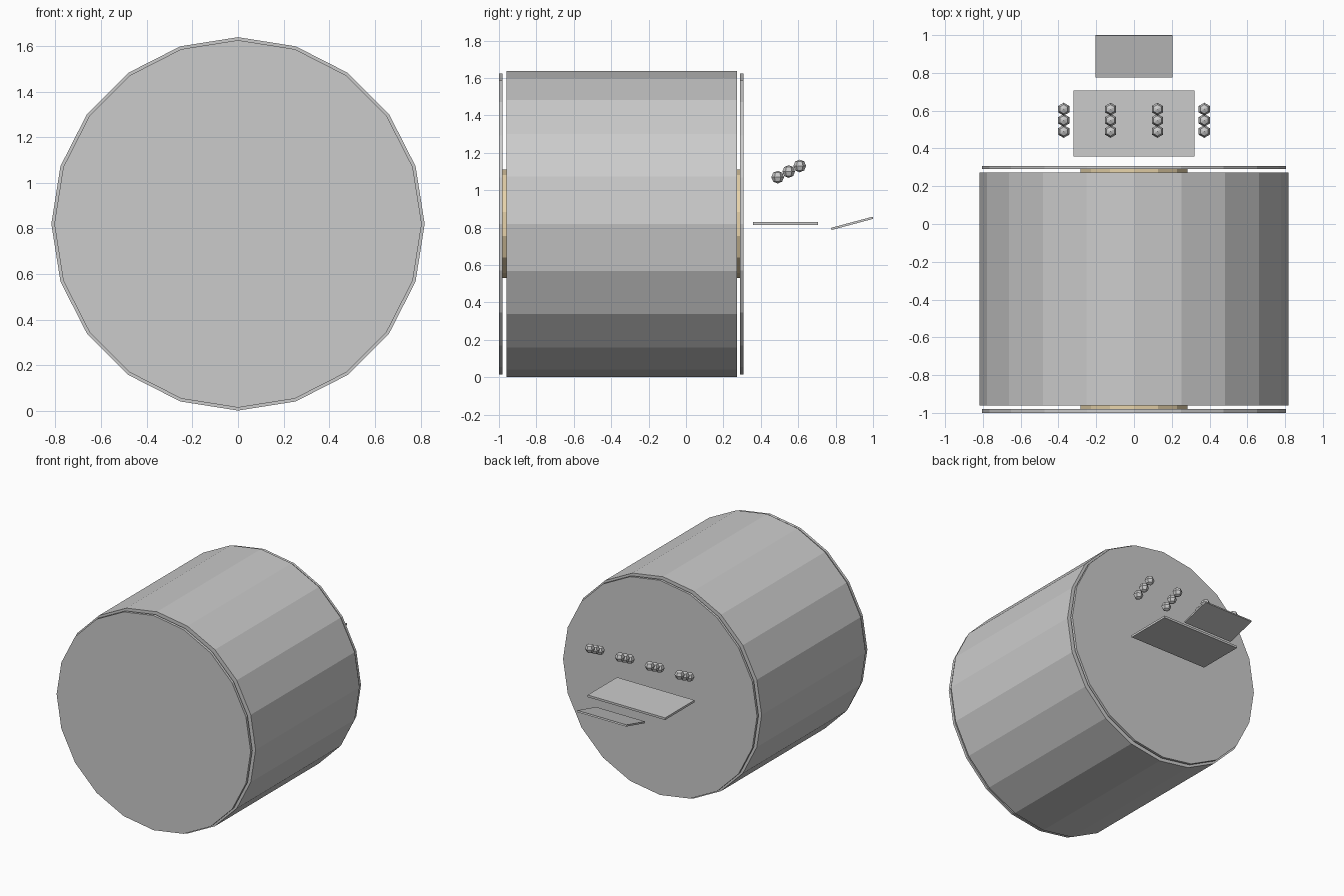
import bpy, math

if "Cube" in bpy.data.objects:
    bpy.data.objects.remove(bpy.data.objects["Cube"])

CZ = 0.82  # axis height


def disc(name, sides, r, y0, y1, mat=None):
    bpy.ops.mesh.primitive_cylinder_add(vertices=sides, radius=r, depth=y1 - y0,
                                        location=(0, (y0 + y1) / 2, CZ),
                                        rotation=(math.pi / 2, 0, 0))
    ob = bpy.context.object
    ob.name = name
    if mat:
        ob.data.materials.append(mat)
    return ob


def plate(name, size, loc, tilt=0.0):
    bpy.ops.mesh.primitive_cube_add(size=1, location=loc, rotation=(tilt, 0, 0))
    ob = bpy.context.object
    ob.name = name
    ob.scale = size
    return ob


tan = bpy.data.materials.new("tan")
tan.diffuse_color = (0.8, 0.65, 0.4, 1)
tan.use_nodes = True
tan.node_tree.nodes["Principled BSDF"].inputs["Base Color"].default_value = tan.diffuse_color

# Main drum
disc("drum", 20, 0.818, -0.96, 0.272)

# End covers, each spaced off the drum by a tan hub
disc("front_cover", 20, 0.805, -1.0, -0.98)
disc("front_hub", 14, 0.29, -0.98, -0.96, tan)
disc("back_cover", 20, 0.805, 0.29, 0.308)
disc("back_hub", 14, 0.29, 0.272, 0.29, tan)

# Floating plates behind the drum
plate("flat_plate", (0.642, 0.348, 0.016), (0, 0.532, 0.823))
plate("tilted_plate", (0.408, 0.231, 0.012), (0, 0.888, 0.823), math.radians(15))

# Four rising rows of three small balls
for i, x in enumerate((-0.372, -0.124, 0.124, 0.372)):
    for j in range(3):
        bpy.ops.mesh.primitive_uv_sphere_add(segments=6, ring_count=4, radius=0.034,
                                             location=(x, 0.49 + 0.059 * j, 1.07 + 0.03 * j))
        bpy.context.object.name = f"ball_{i}_{j}"
